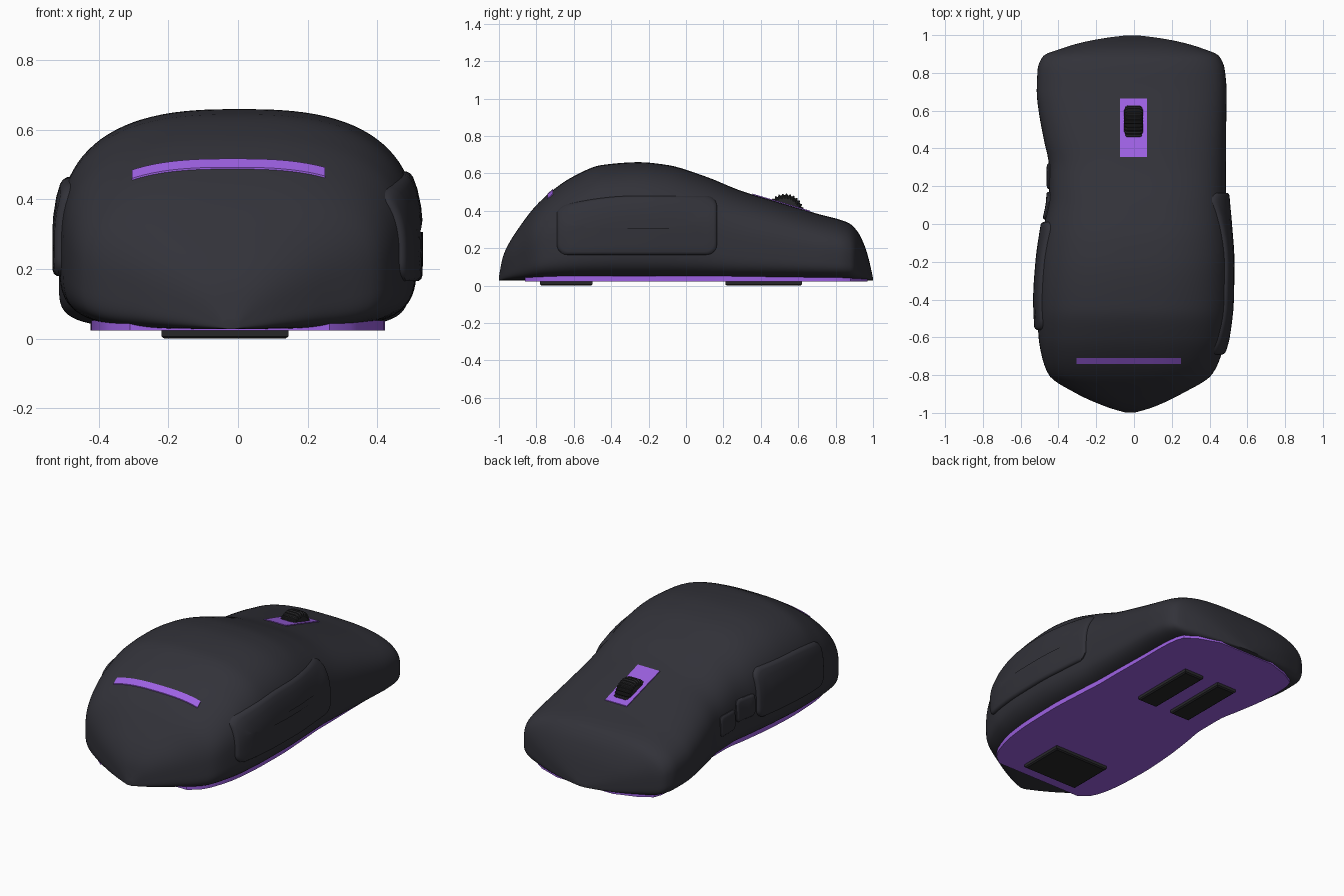
import bpy, bmesh, math

cube = bpy.data.objects.get("Cube")
if cube:
    bpy.data.objects.remove(cube, do_unlink=True)


def make_material(name, rgb):
    mat = bpy.data.materials.new(name)
    mat.use_nodes = True
    mat.diffuse_color = (*rgb, 1)
    bsdf = mat.node_tree.nodes["Principled BSDF"]
    bsdf.inputs["Base Color"].default_value = (*rgb, 1)
    bsdf.inputs["Roughness"].default_value = 0.6
    return mat


CHARCOAL = make_material("charcoal plastic", (0.032, 0.032, 0.041))
BLACK = make_material("black rubber", (0.02, 0.02, 0.022))
PURPLE = make_material("purple", (0.34, 0.12, 0.77))


def loft(name, rings, mat, sharp=35):
    """Skin a list of closed rings and cap both ends."""
    bm = bmesh.new()
    loops = [[bm.verts.new(p) for p in ring] for ring in rings]
    n = len(loops[0])
    for a, b in zip(loops, loops[1:]):
        for i in range(n):
            j = (i + 1) % n
            bm.faces.new((a[i], a[j], b[j], b[i]))
    bm.faces.new(loops[0])
    bm.faces.new(loops[-1])
    bmesh.ops.recalc_face_normals(bm, faces=bm.faces)
    for f in bm.faces:
        f.smooth = True
    mesh = bpy.data.meshes.new(name)
    bm.to_mesh(mesh)
    bm.free()
    mesh.set_sharp_from_angle(angle=math.radians(sharp))
    mesh.materials.append(mat)
    obj = bpy.data.objects.new(name, mesh)
    bpy.context.collection.objects.link(obj)
    return obj


def curve(keys, t):
    """Smooth interpolation through (position, value) keys without overshoot."""
    last = len(keys) - 2
    sec = [(b[1] - a[1]) / (b[0] - a[0]) for a, b in zip(keys, keys[1:])]

    def slope(k):
        if k == 0 or k > last:
            return sec[min(k, last)]
        a, b = sec[k - 1], sec[k]
        return 2 * a * b / (a + b) if a * b > 0 else 0

    i = max([0] + [k for k in range(last + 1) if keys[k][0] <= t])
    d = keys[i + 1][0] - keys[i][0]
    u = min(max((t - keys[i][0]) / d, 0), 1)
    return (keys[i][1] * (1 + 2 * u) * (1 - u) ** 2 + slope(i) * d * u * (1 - u) ** 2
            + keys[i + 1][1] * u * u * (3 - 2 * u) - slope(i + 1) * d * u * u * (1 - u))


# Body shape: crown height and both side edges along the length
TOP = [(-1, .05), (-.98, .15), (-.95, .22), (-.9, .3), (-.8, .43), (-.7, .52), (-.6, .585),
       (-.45, .645), (-.25, .66), (-.1, .645), (.1, .585), (.3, .505), (.5, .445),
       (.7, .385), (.87, .335), (.92, .285), (.96, .2), (.98, .13), (1, .04)]
LEFT = [(-1, .0), (-.97, .1), (-.9, .25), (-.8, .41), (-.7, .46), (-.6, .49), (-.4, .512),
        (-.2, .515), (0, .502), (.2, .487), (.5, .488), (.7, .49), (.82, .48), (.89, .45),
        (.93, .36), (.96, .26), (.985, .13), (1, .01)]
RIGHT = [(-1, -.04), (-.97, -.14), (-.9, -.3), (-.8, -.45), (-.7, -.488), (-.6, -.505),
         (-.4, -.515), (-.2, -.503), (0, -.475), (.15, -.45), (.3, -.45), (.45, -.478),
         (.6, -.505), (.7, -.515), (.82, -.51), (.89, -.48), (.93, -.38), (.96, -.28),
         (.985, -.15), (1, -.03)]
FLOOR, UP, DOWN = 0.028, 2.7, 4.5


def section(y):
    """Centre x, half width, crown height and widest height at y."""
    l, r, top = curve(LEFT, y), curve(RIGHT, y), curve(TOP, y)
    return (l + r) / 2, (l - r) / 2, top, FLOOR + 0.4 * (top - FLOOR)


def crown_z(x, y):
    cx, hw, top, mid = section(y)
    return mid + (top - mid) * (1 - min(abs(x - cx) / hw, 1) ** UP) ** (1 / UP)


def side_x(side, y, z):
    cx, hw, top, mid = section(y)
    n, h = (UP, top - mid) if z > mid else (DOWN, mid - FLOOR)
    return cx + side * hw * (1 - min(abs(z - mid) / h, 1) ** n) ** (1 / n)


def signed_pow(v, e):
    return math.copysign(abs(v) ** e, v)


def body_ring(y, count=96):
    cx, hw, top, mid = section(y)
    ring = []
    for i in range(count):
        a = math.tau * i / count
        c, s = math.cos(a), math.sin(a)
        e, h = (2 / UP, top - mid) if s > 0 else (2 / DOWN, mid - FLOOR)
        ring.append((cx + hw * signed_pow(c, e), y, mid + h * signed_pow(s, e)))
    return ring


loft("body_shell", [body_ring(-0.999 * math.cos(math.pi * i / 100)) for i in range(101)],
     CHARCOAL, 60)

# Base plate under the shell
ys = [-0.86 + 1.83 * i / 40 for i in range(41)]
outline = []
for side, order in ((1, ys), (-1, ys[::-1])):
    for y in order:
        cx, hw, top, mid = section(y)
        outline.append((cx + side * hw * 0.82, y))
loft("base_plate", [[(x, y, z) for x, y in outline] for z in (0.023, 0.052)], PURPLE)


# Glide pads
def pad(name, x0, x1, y0, y1):
    def ring(inset, z):
        a, b, c, d = x0 + inset, x1 - inset, y0 + inset, y1 - inset
        return [(a, c, z), (b, c, z), (b, d, z), (a, d, z)]
    loft(name, [ring(0.008, 0), ring(0, 0.006), ring(0, 0.03)], BLACK)


pad("rear_glide_pad", -0.22, 0.145, -0.78, -0.5)
pad("front_right_glide_pad", -0.22, -0.09, 0.21, 0.62)
pad("front_left_glide_pad", 0.015, 0.145, 0.21, 0.62)


# Grip panels and thumb buttons, following the side of the shell
def side_panel(name, side, y0, y1, z0, z1, lift, drop=0.0):
    cy, cz, hy, hz = (y0 + y1) / 2, (z0 + z1) / 2, (y1 - y0) / 2, (z1 - z0) / 2
    r = min(hy, hz) * 0.35
    rim = []
    for k, (sy, sz) in enumerate(((1, 1), (-1, 1), (-1, -1), (1, -1))):
        for i in range(9):
            a = math.pi / 2 * (k + i / 8)
            rim.append((sy * (hy - r) + r * math.cos(a), sz * (hz - r) + r * math.sin(a)))
        ey, ez = rim[-1]
        ny, nz = ((-1, 1), (-1, -1), (1, -1), (1, 1))[k]
        ny, nz = ny * (hy - r if k % 2 == 0 else hy), nz * (hz if k % 2 == 0 else hz - r)
        rim += [(ey + (ny - ey) * t / 12, ez + (nz - ez) * t / 12) for t in range(1, 12)]
    rings = []
    for inset, height in ((0, -0.03), (0, lift * 0.4), (0.006, lift * 0.85), (0.016, lift),
                          (0.05, lift), (0.1, lift), (hz * 0.9, lift)):
        fy, fz = 1 - min(inset / hy, 0.9), 1 - min(inset / hz, 0.9)
        ring = []
        for u, v in rim:
            y, z = cy + u * fy, cz + v * fz
            if v > 0:  # upper edge falls away toward the tail
                z -= drop * max(0, -u / hy) ** 2 * v / hz
            ring.append((side_x(side, y, z) + side * height, y, z))
        rings.append(ring)
    loft(name, rings, CHARCOAL, 40)


side_panel("left_grip_panel", 1, -0.69, 0.165, 0.165, 0.48, 0.017, 0.06)
side_panel("right_grip_panel", -1, -0.56, 0.01, 0.18, 0.465, 0.019, 0.03)
side_panel("rear_thumb_button", -1, 0.025, 0.17, 0.21, 0.34, 0.014)
side_panel("front_thumb_button", -1, 0.185, 0.32, 0.18, 0.3, 0.012)


# Purple inlays lying on the crown
def inlay_ring(corners):
    low = [(x, y, crown_z(x, y) - 0.003) for x, y in corners]
    high = [(x, y, crown_z(x, y) + 0.005) for x, y in corners]
    return low + high[::-1]


loft("wheel_slot", [inlay_ring([(-0.075, y), (0.07, y)])
                    for y in [0.355 + 0.31 * i / 16 for i in range(17)]], PURPLE)
loft("light_strip", [inlay_ring([(x, -0.74), (x, -0.71)])
                     for x in [-0.305 + 0.555 * i / 32 for i in range(33)]], PURPLE)


# Ribbed scroll wheel
def wheel_ring(x, radius, teeth=30):
    ring = []
    for i in range(teeth * 4):
        a = math.tau * i / (teeth * 4)
        r = radius - (0.008 if i % 4 > 1 else 0)
        ring.append((x, 0.53 + r * math.cos(a), 0.392 + r * math.sin(a)))
    return ring


loft("scroll_wheel", [wheel_ring(x, r) for x, r in
                      ((-0.052, 0.08), (-0.046, 0.092), (-0.034, 0.1),
                       (0.03, 0.1), (0.042, 0.092), (0.048, 0.08))], BLACK)
